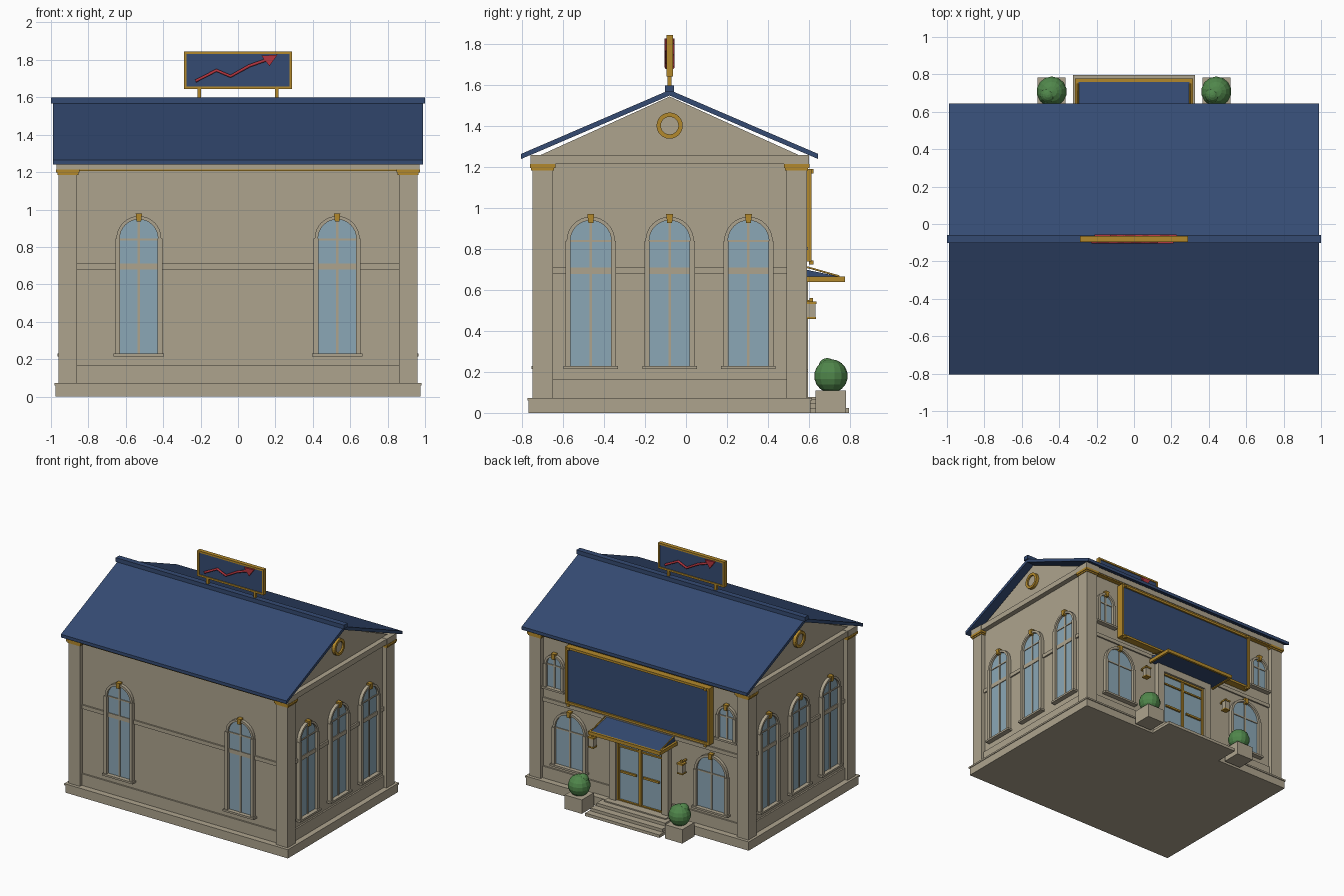
import bpy, bmesh, math
from math import sin, cos, pi
from mathutils import Matrix, Vector

cube = bpy.data.objects.get("Cube")
if cube:
    bpy.data.objects.remove(cube, do_unlink=True)


def material(name, rgb):
    m = bpy.data.materials.new(name)
    m.use_nodes = True
    m.diffuse_color = (*rgb, 1)
    m.node_tree.nodes["Principled BSDF"].inputs["Base Color"].default_value = (*rgb, 1)
    return m


STONE = material("warm_stone", (0.42, 0.37, 0.27))
BLUE = material("navy_blue", (0.035, 0.07, 0.17))
GOLD = material("old_gold", (0.45, 0.25, 0.025))
GLASS = material("window_glass", (0.26, 0.39, 0.47))
RED = material("arrow_red", (0.45, 0.035, 0.05))
GREEN = material("leaf_green", (0.08, 0.24, 0.07))
HOME = Matrix.Identity(4)
YC = -0.08              # centre line of the building in y
WX, WF, WB = 0.925, -0.715, 0.555   # wall planes


def finish(name, bm, mat, M=HOME):
    bmesh.ops.recalc_face_normals(bm, faces=bm.faces)
    mesh = bpy.data.meshes.new(name)
    bm.to_mesh(mesh)
    bm.free()
    mesh.materials.append(mat)
    ob = bpy.data.objects.new(name, mesh)
    ob.matrix_world = M
    bpy.context.collection.objects.link(ob)
    return ob


def prism(name, outline, y0, y1, mat, M=HOME):
    """Extrude an (x, z) outline from y0 to y1."""
    bm = bmesh.new()
    face = bm.faces.new([bm.verts.new((x, y0, z)) for x, z in outline])
    ext = bmesh.ops.extrude_face_region(bm, geom=[face])["geom"]
    bmesh.ops.translate(bm, vec=(0, y1 - y0, 0),
                        verts=[v for v in ext if isinstance(v, bmesh.types.BMVert)])
    return finish(name, bm, mat, M)


def box(name, x0, x1, y0, y1, z0, z1, mat, M=HOME):
    return prism(name, [(x0, z0), (x1, z0), (x1, z1), (x0, z1)], y0, y1, mat, M)


def arc(r, z, steps=16):
    return [(r * cos(pi * i / steps), z + r * sin(pi * i / steps)) for i in range(steps + 1)]


def tube(name, points, radius, mat, M=HOME):
    cu = bpy.data.curves.new(name, "CURVE")
    cu.dimensions = "3D"
    cu.bevel_depth, cu.bevel_resolution, cu.use_fill_caps = radius, 1, True
    sp = cu.splines.new("POLY")
    sp.points.add(len(points) - 1)
    for p, co in zip(sp.points, points):
        p.co = (*co, 1)
    cu.materials.append(mat)
    ob = bpy.data.objects.new(name, cu)
    ob.matrix_world = M
    bpy.context.collection.objects.link(ob)


def facing(x, y, degrees):
    return Matrix.Translation((x, y, 0)) @ Matrix.Rotation(math.radians(degrees), 4, "Z")


def arched_window(M, r, z0, spring, bars):
    """Arched window whose outside is local -y."""
    R = r + 0.018
    prism("window_glass", [(-r, z0), (r, z0)] + arc(r, spring), -0.008, 0, GLASS, M)
    prism("window_arch", arc(R, spring) + arc(r, spring)[::-1], -0.025, 0, STONE, M)
    for s in (-1, 1):
        a, b = sorted((s * (r - 0.002), s * (R + 0.005)))
        box("window_jamb", a, b, -0.03, 0, z0, spring, STONE, M)
    box("window_mullion", -0.006, 0.006, -0.014, 0, z0, spring + r, STONE, M)
    for z, h in bars:
        box("window_bar", -r, r, -0.014, 0, z - h, z + h, STONE, M)
    box("window_sill", -R - 0.015, R + 0.015, -0.04, 0, z0 - 0.015, z0, STONE, M)
    k = spring + r
    prism("window_keystone", [(-0.012, k - 0.012), (0.012, k - 0.012), (0.017, k + 0.032),
                              (-0.017, k + 0.032)], -0.035, 0, GOLD, M)


def ring(name, r0, r1, y0, y1, mat, M, n=24):
    """Flat ring (or disc when r0 is 0) around local y."""
    bm = bmesh.new()
    if r0 == 0:
        bmesh.ops.create_cone(bm, cap_ends=True, segments=n, radius1=r1, radius2=r1, depth=y1 - y0)
        bmesh.ops.rotate(bm, verts=bm.verts, matrix=Matrix.Rotation(pi / 2, 3, "X"))
        bmesh.ops.translate(bm, verts=bm.verts, vec=(0, (y0 + y1) / 2, 0))
    else:
        rows = [[bm.verts.new((r * cos(2 * pi * i / n), y, r * sin(2 * pi * i / n)))
                 for r, y in ((r0, y0), (r1, y0), (r1, y1), (r0, y1))] for i in range(n)]
        for i in range(n):
            a, b = rows[i], rows[(i + 1) % n]
            for j in range(4):
                bm.faces.new((a[j], a[j - 1], b[j - 1], b[j]))
    return finish(name, bm, mat, M)


def picture_frame(name, hx, z0, z1, y0, y1, t, M=HOME):
    for s in (-1, 1):
        a, b = sorted((s * hx, s * (hx - t)))
        box(name + "_side", a, b, y0, y1, z0, z1, GOLD, M)
    for z in (z0, z1 - t):
        box(name + "_rail", t - hx, hx - t, y0, y1, z, z + t, GOLD, M)


# Plinth, walls, bands and cornice
box("plinth", -0.975, 0.975, -0.768, 0.608, 0, 0.06, STONE)
box("plinth_lip", -0.98, 0.98, -0.775, 0.615, 0.06, 0.073, STONE)
box("walls", -WX, WX, WF, WB, 0.07, 1.23, STONE)
g = 0.012
box("base_band_sides", -WX - g, WX + g, WF, WB, 0.07, 0.165, STONE)
box("base_band_front", -WX, WX, WF - g, WF, 0.07, 0.165, STONE)
box("string_course_sides", -WX - g, WX + g, WF, WB, 0.68, 0.71, STONE)
box("string_course_front", -WX, WX, WF - g, WB + g, 0.68, 0.71, STONE)
for s in (-1, 1):
    a, b = sorted((s * 0.27, s * WX))
    box("base_band_back", a, b, WB, WB + g, 0.07, 0.165, STONE)
box("cornice", -0.965, 0.965, -0.755, 0.595, 1.215, 1.258, STONE)
box("gold_moulding", -0.87, 0.87, -0.75, 0.59, 1.205, 1.22, GOLD)

# Corner pilasters with gold capitals
for sx in (-1, 1):
    for y0 in (-0.75, 0.49):
        a, b = sorted((sx * 0.86, sx * 0.96))
        box("corner_pilaster", a, b, y0, y0 + 0.1, 0.07, 1.2, STONE)
        box("capital_neck", a - 0.006, b + 0.006, y0 - 0.006, y0 + 0.106, 1.185, 1.2, GOLD)
        box("capital", a - 0.012, b + 0.012, y0 - 0.012, y0 + 0.112, 1.197, 1.215, GOLD)
        box("cornice_block", a - 0.01, b + 0.01, y0 - 0.01, y0 + 0.11, 1.215, 1.26, STONE)

# Gable, medallions and roof
turn = Matrix.Rotation(pi / 2, 4, "Z")
prism("gable", [(YC - 0.64, 1.255), (YC + 0.64, 1.255), (YC, 1.545)], -WX, WX, STONE, turn)
for s in (-1, 1):
    M = facing(s * WX, YC, 90 * s) @ Matrix.Translation((0, 0, 1.403))
    ring("medallion_ring", 0.043, 0.064, -0.025, 0, GOLD, M)
    ring("medallion_disc", 0, 0.045, -0.012, 0, STONE, M)
    prism("roof_slope", [(YC, 1.55), (YC, 1.577), (YC + s * 0.725, 1.265), (YC + s * 0.725, 1.24)],
          -0.988, 0.988, BLUE, turn)
box("ridge_cap", -1, 1, YC - 0.022, YC + 0.022, 1.568, 1.6, BLUE)

# Tall windows on the front and both sides, smaller ones at the back
tall = ((0.695, 0.016), (0.84, 0.005))
for s in (-1, 1):
    arched_window(facing(s * 0.53, WF, 0), 0.102, 0.23, 0.845, tall)
    for dy in (-0.385, 0, 0.385):
        arched_window(facing(s * WX, YC + dy, 90 * s), 0.1, 0.23, 0.84, tall)
    arched_window(facing(s * 0.62, WB, 180), 0.125, 0.215, 0.505, ((0.5, 0.005),))
    arched_window(facing(s * 0.755, WB, 180), 0.065, 0.81, 0.99, ((0.985, 0.005),))

# Rooftop sign with a rising arrow on both faces
box("roof_sign_panel", -0.28, 0.28, YC - 0.009, YC + 0.009, 1.65, 1.84, BLUE)
picture_frame("roof_sign_frame", 0.29, 1.643, 1.845, YC - 0.016, YC + 0.016, 0.014)
for x in (-0.207, 0.207):
    box("roof_sign_post", x - 0.01, x + 0.01, YC - 0.01, YC + 0.01, 1.58, 1.65, GOLD)
zigzag = [(-0.227, 1.687), (-0.115, 1.744), (-0.04, 1.712), (0.06, 1.768), (0.16, 1.803)]
for angle in (0, 180):
    M = facing(0, YC, angle)
    tube("arrow_line", [(x, -0.015, z) for x, z in zigzag], 0.009, RED, M)
    prism("arrow_head", [(0.125, 1.822), (0.168, 1.767), (0.212, 1.828)], -0.024, -0.006, RED, M)

# Large wall sign at the back
box("wall_sign_panel", -0.615, 0.615, WB, 0.6, 0.755, 1.175, BLUE)
picture_frame("wall_sign_frame", 0.63, 0.74, 1.19, WB, 0.613, 0.018)
for x in (-0.6, 0.6):
    for z in (0.735, 1.18):
        box("wall_sign_stud", x - 0.01, x + 0.01, 0.6, 0.622, z - 0.01, z + 0.01, GOLD)

# Entrance: double doors, surround and canopy
box("door_glass", -0.2, 0.2, WB, 0.563, 0.07, 0.585, GLASS)
picture_frame("door_frame", 0.2, 0.072, 0.59, WB, 0.578, 0.014)
box("door_meeting_stile", -0.011, 0.011, WB, 0.576, 0.08, 0.585, GOLD)
box("door_transom", -0.19, 0.19, WB, 0.574, 0.5, 0.512, GOLD)
for s in (-1, 1):
    a, b = sorted((s * 0.03, s * 0.17))
    box("door_push_bar", a, b, 0.57, 0.584, 0.305, 0.32, GOLD)
    a, b = sorted((s * 0.2, s * 0.26))
    box("door_jamb", a, b, WB, 0.595, 0.07, 0.64, STONE)
    a, b = sorted((s * 0.297, s * 0.315))
    box("canopy_side", a, b, WB, 0.777, 0.64, 0.667, GOLD)
    tube("canopy_stay", [(s * 0.3, 0.58, 0.715), (s * 0.3, 0.75, 0.667)], 0.005, GOLD)
box("door_lintel", -0.26, 0.26, WB, 0.595, 0.59, 0.645, STONE)
box("canopy_front", -0.315, 0.315, 0.76, 0.777, 0.64, 0.667, GOLD)
prism("canopy_panel", [(0.56, 0.646), (0.765, 0.646), (0.765, 0.662), (0.56, 0.705)],
      -0.297, 0.297, BLUE, turn)

# Steps
for i, (hx, y) in enumerate(((0.325, 0.797), (0.315, 0.745), (0.3, 0.69))):
    box("entrance_step", -hx, hx, 0.55, y, 0, 0.023 * (i + 1), STONE)
box("entrance_landing", -0.27, 0.27, 0.55, 0.64, 0.06, 0.078, STONE)


# Lanterns, planters and clipped bushes
def bush(name, x, y, z, r):
    bm = bmesh.new()
    bmesh.ops.create_uvsphere(bm, u_segments=14, v_segments=9, radius=r)
    finish(name, bm, GREEN, Matrix.Translation((x, y, z)))


for x in (-0.39, 0.39):
    box("lantern_bracket", x - 0.008, x + 0.008, WB, 0.61, 0.54, 0.552, GOLD)
    box("lantern_body", x - 0.02, x + 0.02, 0.592, 0.632, 0.465, 0.535, STONE)
    box("lantern_base", x - 0.024, x + 0.024, 0.588, 0.636, 0.458, 0.468, GOLD)
    box("lantern_cap", x - 0.026, x + 0.026, 0.586, 0.638, 0.532, 0.544, GOLD)
    box("lantern_finial", x - 0.008, x + 0.008, 0.604, 0.62, 0.544, 0.562, GOLD)
for x in (-0.44, 0.44):
    box("planter", x - 0.075, x + 0.075, 0.632, 0.782, 0, 0.11, STONE)
    bush("bush", x, 0.708, 0.18, 0.082)
    bush("bush_tuft", x - 0.02, 0.69, 0.225, 0.043)
